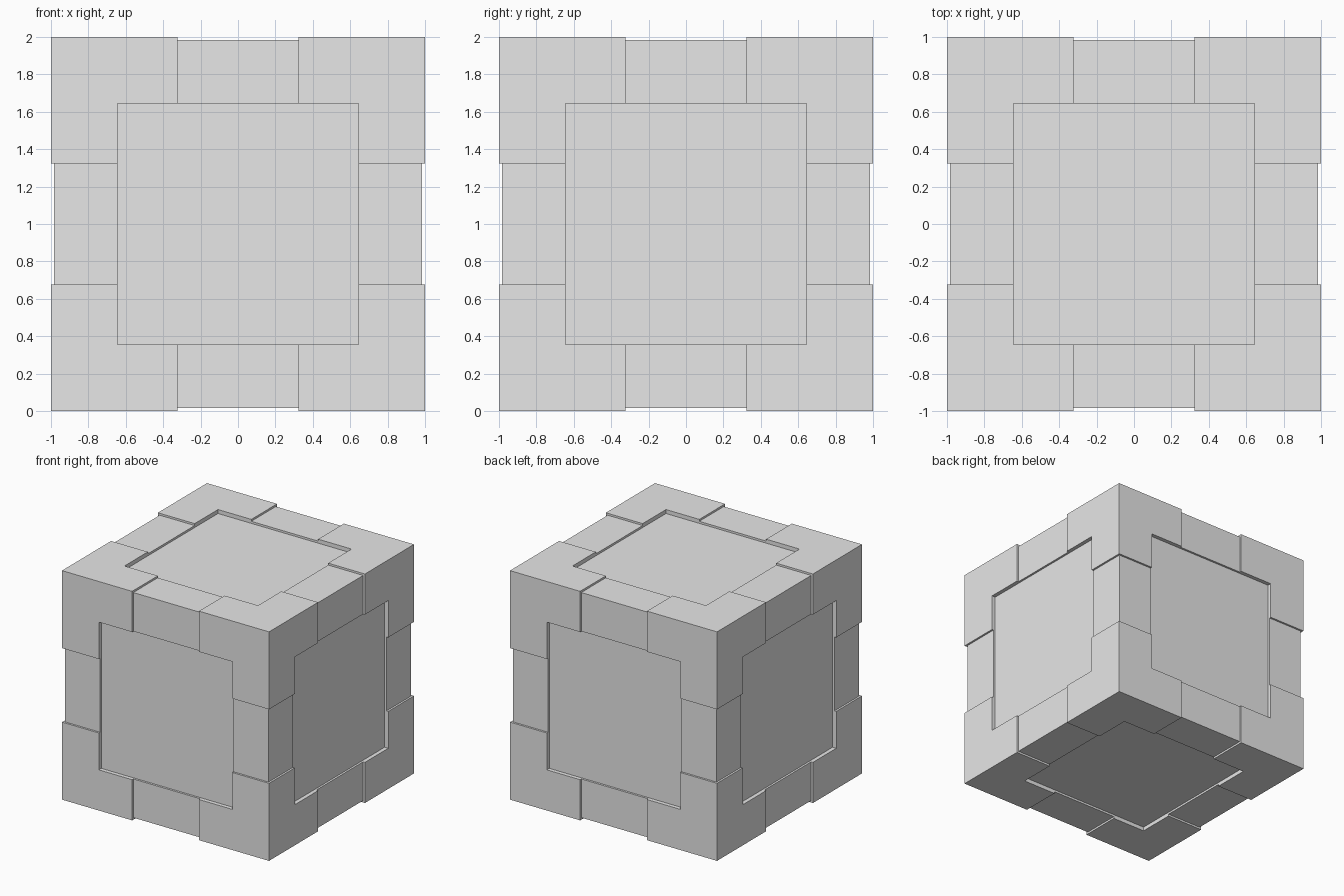
import bpy
import bmesh
from math import pi
from mathutils import Matrix, Vector

OUTER = 1.0      # corner block surface
BAR = 0.983      # edge bar surface
PANEL = 0.965    # recessed panel surface
FRAME = 0.645    # half width of the panel opening
GAP = 0.323      # half length of each edge bar

cube = bpy.data.objects.get("Cube")
if cube:
    bpy.data.objects.remove(cube, do_unlink=True)

grey = bpy.data.materials.new("light_grey")
grey.use_nodes = True
grey.diffuse_color = (0.8, 0.8, 0.8, 1)
grey.node_tree.nodes["Principled BSDF"].inputs["Base Color"].default_value = (0.8, 0.8, 0.8, 1)


def add_box(bm, low, high):
    low, high = Vector(low), Vector(high)
    matrix = Matrix.Translation((low + high) / 2) @ Matrix.Diagonal((*(high - low), 1))
    bmesh.ops.create_cube(bm, size=1, matrix=matrix)


def finish(name, bm, mirror=(False, False, False)):
    bmesh.ops.recalc_face_normals(bm, faces=bm.faces)
    mesh = bpy.data.meshes.new(name)
    bm.to_mesh(mesh)
    bm.free()
    mesh.materials.append(grey)
    obj = bpy.data.objects.new(name, mesh)
    obj.location.z = OUTER
    bpy.context.collection.objects.link(obj)
    if any(mirror):
        mod = obj.modifiers.new("Mirror", 'MIRROR')
        mod.use_axis = mirror
        mod.use_mirror_merge = False
    return obj


# Core whose six sides show as recessed panels
bm = bmesh.new()
add_box(bm, [-PANEL] * 3, [PANEL] * 3)
finish("panel_core", bm)

# Corner blocks: a small cube with an arm along each of three edges
bm = bmesh.new()
add_box(bm, [FRAME] * 3, [OUTER] * 3)
bm.normal_update()
inner = [f for f in bm.faces if sum(f.normal) < 0]
arms = bmesh.ops.extrude_discrete_faces(bm, faces=inner)["faces"]
for face in arms:
    face.normal_update()
    bmesh.ops.translate(bm, verts=face.verts, vec=face.normal * (FRAME - GAP))
bmesh.ops.remove_doubles(bm, verts=bm.verts, dist=0.0001)
bmesh.ops.dissolve_limit(bm, angle_limit=0.01, verts=bm.verts, edges=bm.edges)
finish("corner_blocks", bm, (True, True, True))

# Edge bars: one bar per axis, mirrored to the four parallel edges
turns = {
    "x": Matrix.Identity(3),
    "y": Matrix.Rotation(pi / 2, 3, 'Z'),
    "z": Matrix.Rotation(-pi / 2, 3, 'Y'),
}
for axis, turn in turns.items():
    bm = bmesh.new()
    add_box(bm, (-GAP, FRAME, FRAME), (GAP, BAR, BAR))
    bmesh.ops.transform(bm, matrix=turn.to_4x4(), verts=bm.verts)
    finish("edge_bars_" + axis, bm, tuple(a != axis for a in "xyz"))
